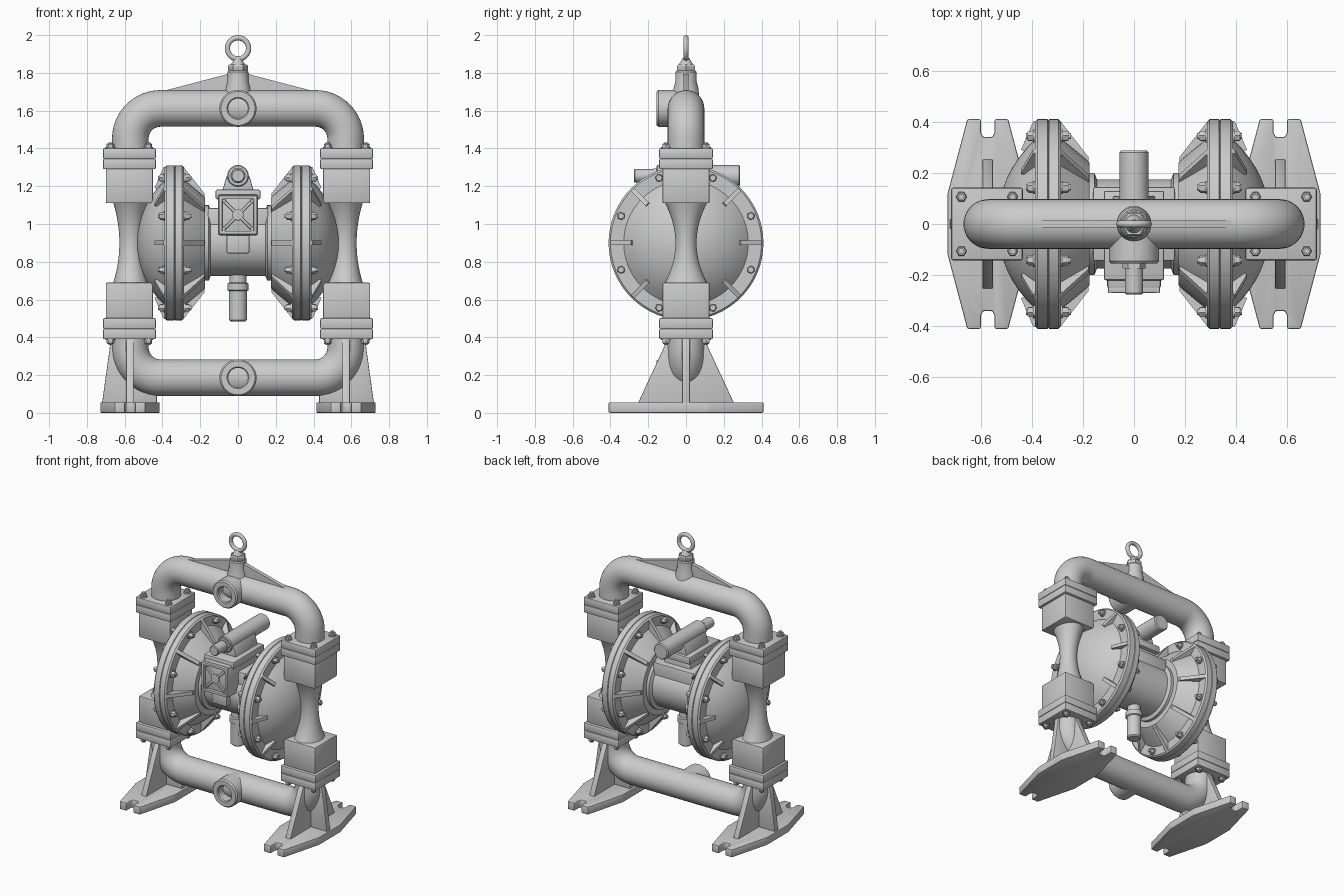
import bpy, bmesh
from math import sin, cos, pi, radians, sqrt
from mathutils import Matrix, Vector

if "Cube" in bpy.data.objects:
    bpy.data.objects.remove(bpy.data.objects["Cube"])

Z = Matrix.Identity(4)
AX = Matrix(((0, 0, 1), (1, 0, 0), (0, 1, 0))).to_4x4()    # local (a,b,h) -> (h,a,b)
FR = Matrix(((1, 0, 0), (0, 0, -1), (0, 1, 0))).to_4x4()   # local (a,b,h) -> (a,-h,b)


def at(x, y, z, m=Z):
    return Matrix.Translation((x, y, z)) @ m


def loft(bm, rings, bevel=0):
    vs = [[bm.verts.new(p) for p in r] for r in rings]
    n = len(vs[0])
    faces = [bm.faces.new((a[i], a[(i + 1) % n], b[(i + 1) % n], b[i]))
             for a, b in zip(vs, vs[1:]) for i in range(n)]
    faces += [bm.faces.new(vs[0][::-1]), bm.faces.new(vs[-1])]
    bmesh.ops.recalc_face_normals(bm, faces=faces)
    if bevel:
        edges = list({e for f in faces for e in f.edges})
        bmesh.ops.bevel(bm, geom=edges, offset=bevel, segments=2, profile=0.5, affect='EDGES')


def prism(bm, pts, lo, hi, m=Z, bevel=0):
    loft(bm, [[m @ Vector((a, b, h)) for a, b in pts] for h in (lo, hi)], bevel)


def box(bm, x0, x1, y0, y1, z0, z1, bevel=0.008, m=Z):
    prism(bm, [(x0, y0), (x1, y0), (x1, y1), (x0, y1)], z0, z1, m, bevel)


def lathe(bm, prof, m=Z, n=40, sy=1):
    loft(bm, [[m @ Vector((r * cos(2 * pi * i / n), r * sin(2 * pi * i / n), h))
               for i in range(n)] for r, h in prof])


def bolt(bm, m, h=0.03, r=0.021):
    lathe(bm, [(r * 1.2, -0.005), (r * 1.2, h * 0.25)], m, 16)
    lathe(bm, [(r, 0), (r, h * 0.8), (r * 0.8, h)], m, 6)
    lathe(bm, [(r * 0.55, 0), (r * 0.55, h * 1.25)], m, 12)


def finish(name, bm, mirror=False, angle=32):
    for f in bm.faces:
        f.smooth = True
    for e in bm.edges:
        e.smooth = len(e.link_faces) == 2 and e.calc_face_angle(0) < radians(angle)
    me = bpy.data.meshes.new(name)
    bm.to_mesh(me)
    bm.free()
    ob = bpy.data.objects.new(name, me)
    bpy.context.collection.objects.link(ob)
    if mirror:
        ob.modifiers.new("mirror", 'MIRROR').use_axis = (True, False, False)
    return ob


def manifold(name, zc, s, zend):
    # pipe swept round two bends, with a front port
    bm = bmesh.new()
    R, xc, r, n = 0.16, 0.57, 0.097, 36
    half = [(xc - R + R * sin(t), zc - s * (R - R * cos(t)), t)
            for t in [pi / 2 * i / 12 for i in range(13)]] + [(xc, zend, pi / 2)]
    path = [(-x, z, -t) for x, z, t in half[::-1]] + half
    rings = []
    for x, z, t in path:
        rings.append([(x + r * cos(a) * sin(t), r * sin(a), z + s * r * cos(a) * cos(t))
                      for a in [2 * pi * i / n for i in range(n)]])
    loft(bm, rings)
    lathe(bm, [(0.097, 0), (0.098, 0.145), (0.09, 0.155), (0.058, 0.155),
               (0.052, 0.148), (0.052, 0.03)], at(0, 0, zc, FR))
    return bm


# upper manifold with lifting gusset and boss
bm = manifold("upper_manifold", 1.612, 1, 1.39)
prism(bm, [(-0.45, 1.69), (0.45, 1.69), (0.05, 1.795), (-0.05, 1.795)], -0.014, 0.014, FR)
lathe(bm, [(0.075, 1.6), (0.066, 1.72), (0.057, 1.75), (0.056, 1.805), (0.05, 1.812)])
finish("upper_manifold", bm)
finish("lower_manifold", manifold("lower_manifold", 0.186, -1, 0.40))

# lifting eye
bm = bmesh.new()
lathe(bm, [(0.05, 1.81), (0.054, 1.816), (0.054, 1.836), (0.047, 1.845)], n=6)
lathe(bm, [(0.036, 1.84), (0.034, 1.85), (0.017, 1.878)], n=20)
N, K = 36, 12
ring = [[bm.verts.new(((0.056 + 0.014 * cos(b)) * cos(a), 0.014 * sin(b),
                       1.93 + (0.056 + 0.014 * cos(b)) * sin(a)))
         for b in [2 * pi * j / K for j in range(K)]] for a in [2 * pi * i / N for i in range(N)]]
tor = [bm.faces.new((ring[i][j], ring[(i + 1) % N][j], ring[(i + 1) % N][(j + 1) % K], ring[i][(j + 1) % K]))
       for i in range(N) for j in range(K)]
bmesh.ops.recalc_face_normals(bm, faces=tor)
finish("lifting_eye", bm)

# side columns: valve blocks, flanges, waisted neck
bm = bmesh.new()
rings = []
for i in range(17):
    t = i / 8 - 1
    rx, ry = 0.06 + 0.035 * t * t, 0.056 + 0.06 * t * t
    rings.append([(0.568 + rx * cos(a), ry * sin(a), 0.9 + 0.22 * t)
                  for a in [2 * pi * k / 32 for k in range(32)]])
loft(bm, rings)
for z0, z1, w, d in [(1.11, 1.295, 0.125, 0.125), (1.29, 1.346, 0.14, 0.142), (1.345, 1.402, 0.14, 0.142),
                     (0.50, 0.69, 0.125, 0.125), (0.445, 0.502, 0.14, 0.142), (0.39, 0.446, 0.14, 0.142)]:
    box(bm, 0.575 - w, 0.575 + w, -d, d, z0, z1)
finish("valve_columns", bm, True)

bm = bmesh.new()
for dx in (-0.1, 0.1):
    for y in (-0.106, 0.106):
        bolt(bm, at(0.575 + dx, y, 1.40), 0.026)
        bolt(bm, at(0.575 + dx, y, 0.392, Matrix.Rotation(pi, 4, 'X')), 0.026)
finish("flange_bolts", bm, True)

# diaphragm chambers: cone hub, split rim, outer dome
bm = bmesh.new()
C = at(0, 0, 0.9, AX)
dome = [(r, 0.093 + sqrt(0.442 ** 2 - r * r)) for r in (0.33, 0.3, 0.26, 0.22, 0.18, 0.14, 0.1, 0.06, 0.02)]
lathe(bm, [(0.15, 0.175), (0.24, 0.175), (0.25, 0.183), (0.335, 0.286), (0.40, 0.286), (0.41, 0.296),
           (0.41, 0.332), (0.404, 0.335), (0.41, 0.338), (0.41, 0.378), (0.40, 0.388)] + dome, C, 64)
for k in range(8):
    turn = C @ Matrix.Rotation(k * pi / 4, 4, 'Z')
    side = turn @ FR   # local (radius, axial, thickness)
    prism(bm, [(0.405, 0.29), (0.262, 0.178), (0.15, 0.178), (0.15, 0.29)], -0.013, 0.013, side)
    prism(bm, [(0.405, 0.38), (0.40, 0.395), (0.29, 0.442), (0.26, 0.38)], -0.012, 0.012, side)
finish("diaphragm_chambers", bm, True)

bm = bmesh.new()
for k in range(8):
    turn = C @ Matrix.Rotation((k + 0.5) * pi / 4, 4, 'Z')
    bolt(bm, turn @ at(0.372, 0, 0.388), 0.028)
    bolt(bm, turn @ at(0.372, 0, 0.287, Matrix.Rotation(pi, 4, 'X')), 0.032)
finish("chamber_bolts", bm, True)

# centre body
bm = bmesh.new()
lathe(bm, [(0.2, -0.18), (0.2, -0.155), (0.175, -0.145), (0.175, 0.145), (0.2, 0.155), (0.2, 0.18)], C, 48)
box(bm, -0.16, 0.16, -0.145, 0.145, 0.95, 1.085)
finish("centre_body", bm)

# air valve on the front with ribbed cover
bm = bmesh.new()
box(bm, -0.105, 0.105, -0.25, 0.1, 0.94, 1.155)
box(bm, -0.06, 0.06, -0.215, -0.1, 0.845, 0.945)
for s in (-1, 1):
    box(bm, s * 0.092 - 0.009, s * 0.092 + 0.009, -0.27, -0.24, 0.945, 1.15, 0.003)
    box(bm, -0.1, 0.1, -0.2695, -0.24, 1.0475 + s * 0.0935 - 0.009, 1.0475 + s * 0.0935 + 0.009, 0.003)
    box(bm, -0.115, 0.115, -0.008, 0.008, 0.24, 0.264, 0.003,
        at(0, 0, 1.0475, FR) @ Matrix.Rotation(s * pi / 4, 4, 'Z'))
    for t in (-1, 1):
        bolt(bm, at(s * 0.075, -0.252, 1.0475 + t * 0.075, FR), 0.014, 0.012)
lathe(bm, [(0.03, 0.24), (0.03, 0.26), (0.024, 0.264)], at(0, 0, 1.0475, FR), 24)
finish("air_valve", bm)

# air inlet pedestal and cross tube on top
bm = bmesh.new()
box(bm, -0.118, 0.118, -0.22, 0.13, 1.13, 1.182)
prism(bm, [(-0.085, 1.17), (0.085, 1.17), (0.06, 1.255), (-0.06, 1.255)], -0.11, 0.14, FR, 0.006)
lathe(bm, [(0.05, -0.287), (0.057, -0.28), (0.057, 0.15), (0.052, 0.155)], at(0, 0, 1.255, FR), 36)
lathe(bm, [(0.045, 0.15), (0.045, 0.175)], at(0, 0, 1.255, FR), 6)
lathe(bm, [(0.036, 0.15), (0.036, 0.27), (0.031, 0.276)], at(0, 0, 1.255, FR), 28)
finish("air_inlet_tube", bm)

# exhaust silencer below the body
bm = bmesh.new()
lathe(bm, [(0.04, 0.485), (0.048, 0.493), (0.048, 0.645), (0.056, 0.65), (0.056, 0.685),
           (0.045, 0.69), (0.045, 0.78)], n=32)
finish("exhaust_silencer", bm)

# feet: slotted base plate with crossed webs
bm = bmesh.new()
q = [(0.157, 0.12), (0.08, 0.41), (0.027, 0.41), (0.027, 0.358), (0.017, 0.34)]
top = q + [(-x, y) for x, y in q[::-1]]
prism(bm, top + [(-x, -y) for x, y in top], 0, 0.056, at(0.572, 0, 0), 0.006)
prism(bm, [(-0.255, 0.05), (0.255, 0.05), (0.095, 0.395), (-0.095, 0.395)], 0.552, 0.592, AX, 0.004)
prism(bm, [(0.43, 0.05), (0.72, 0.05), (0.672, 0.395), (0.55, 0.395), (0.43, 0.12)], -0.02, 0.02, FR, 0.004)
finish("feet", bm, True)
